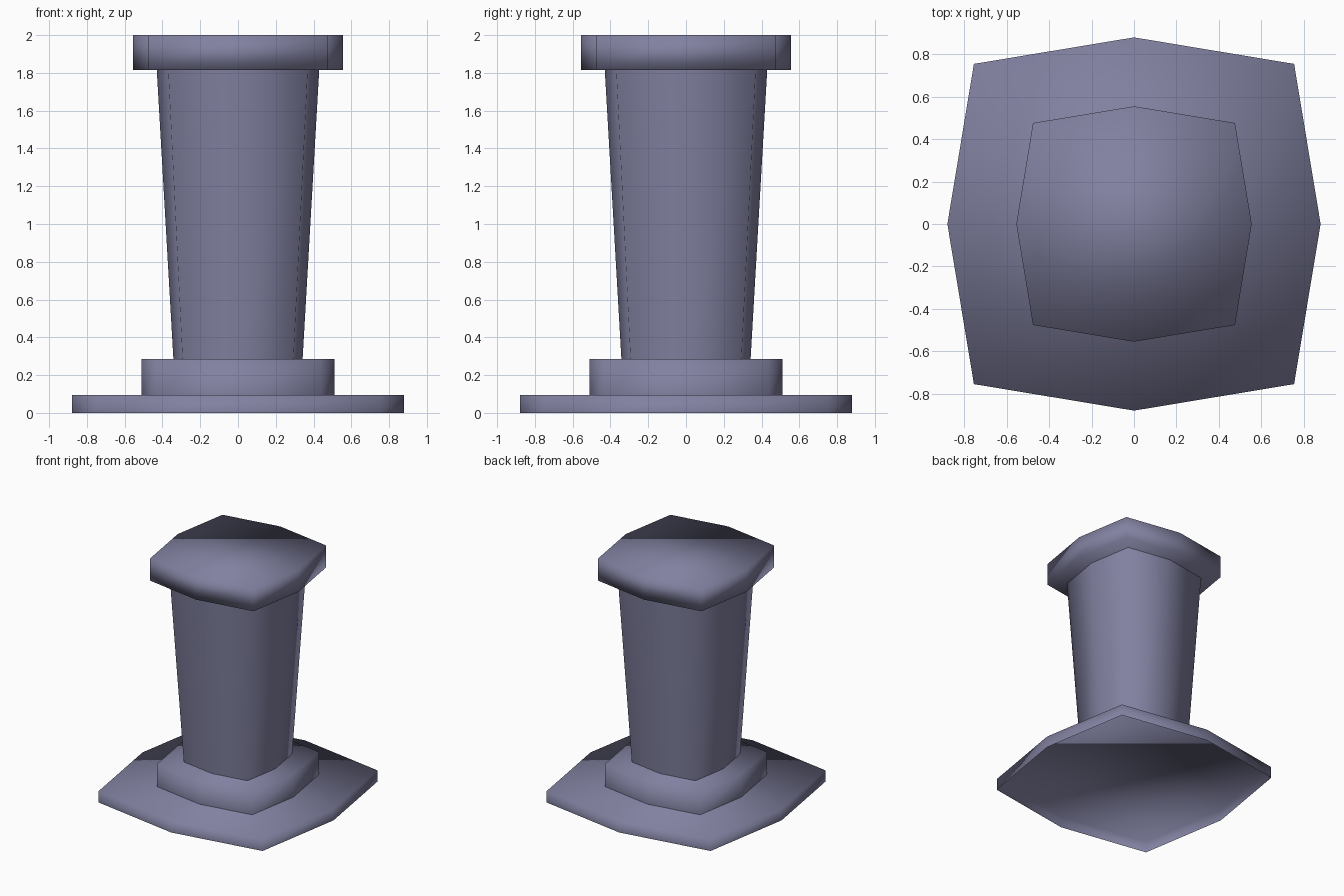
import bpy, bmesh, math

if "Cube" in bpy.data.objects:
    bpy.data.objects.remove(bpy.data.objects["Cube"])

stone = bpy.data.materials.new("slate_violet")
stone.diffuse_color = (0.22, 0.22, 0.355, 1.0)
stone.use_nodes = True
stone.node_tree.nodes["Principled BSDF"].inputs["Base Color"].default_value = stone.diffuse_color

CORNER = 0.858  # corner offset relative to the side midpoints


def outline(r):
    """Bulged square: four corners and four pushed-out side midpoints."""
    c = r * CORNER
    return [(r, 0), (c, c), (0, r), (-c, c), (-r, 0), (-c, -c), (0, -r), (c, -c)]


def tier(name, z0, r0, z1, r1, top=True, bottom=False):
    bm = bmesh.new()
    low = [bm.verts.new((x, y, z0)) for x, y in outline(r0)]
    high = [bm.verts.new((x, y, z1)) for x, y in outline(r1)]
    for i in range(8):
        j = (i + 1) % 8
        bm.faces.new((low[i], low[j], high[j], high[i]))
    if top:
        bm.faces.new(high)
    if bottom:
        bm.faces.new(low[::-1])
    # Smooth over the shallow bulge, keep the corners and rims crisp
    for f in bm.faces:
        f.smooth = True
    for e in bm.edges:
        e.smooth = len(e.link_faces) == 2 and e.calc_face_angle() < math.radians(30)
    mesh = bpy.data.meshes.new(name)
    bm.to_mesh(mesh)
    bm.free()
    mesh.materials.append(stone)
    obj = bpy.data.objects.new(name, mesh)
    bpy.context.collection.objects.link(obj)
    return obj


# Base plate is open underneath, with its top closed
tier("base_plate", 0.0, 0.88, 0.095, 0.88)
# Plinth block
tier("plinth", 0.095, 0.51, 0.285, 0.51)
# Shaft widening upward
tier("shaft", 0.285, 0.342, 1.815, 0.43, top=False)
# Capital slab
tier("capital", 1.815, 0.555, 2.0, 0.555, bottom=True)
